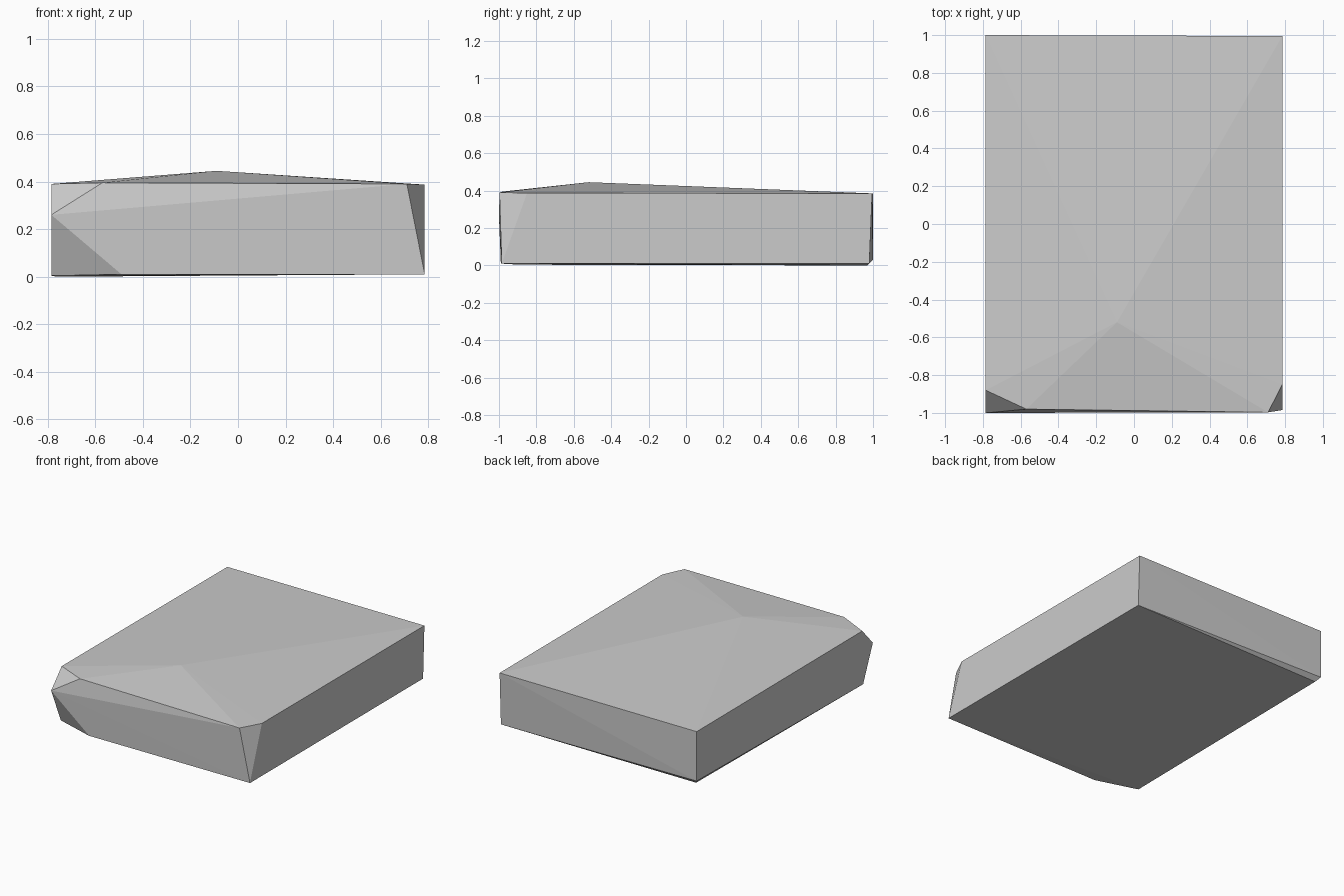
import bpy
import bmesh

cube = bpy.data.objects.get("Cube")
if cube:
    bpy.data.objects.remove(cube, do_unlink=True)

# Stone colour
stone = bpy.data.materials.new("stone grey")
stone.use_nodes = True
colour = (0.6, 0.6, 0.6, 1.0)
stone.diffuse_color = colour
stone.node_tree.nodes["Principled BSDF"].inputs["Base Color"].default_value = colour

SIDE = 0.785  # half width of the slab

# Corners of the slab, with chipped front corners and a low peak on top
peak = [(-0.09, -0.52, 0.445)]
front_right_chip = [(-SIDE, -1, 0.26), (-0.57, -0.98, 0.395), (-SIDE, -0.88, 0.39),
                    (-0.49, -0.99, 0.01), (-SIDE, -0.89, 0.004)]
front_left_chip = [(SIDE, -0.985, 0.01), (0.71, -0.997, 0.39), (SIDE, -0.85, 0.387)]
back_corners = [(-SIDE, 1, 0.385), (SIDE, 0.995, 0.385), (SIDE, 0.98, 0.01),
                (-SIDE, 1, 0.03), (-0.76, 0.97, 0.0)]

# Wrap the corners in a faceted hull
bm = bmesh.new()
for point in peak + front_right_chip + front_left_chip + back_corners:
    bm.verts.new(point)
bmesh.ops.convex_hull(bm, input=bm.verts)
bmesh.ops.recalc_face_normals(bm, faces=bm.faces)
mesh = bpy.data.meshes.new("rock_slab")
bm.to_mesh(mesh)
bm.free()

mesh.materials.append(stone)
slab = bpy.data.objects.new("rock_slab", mesh)
bpy.context.collection.objects.link(slab)
